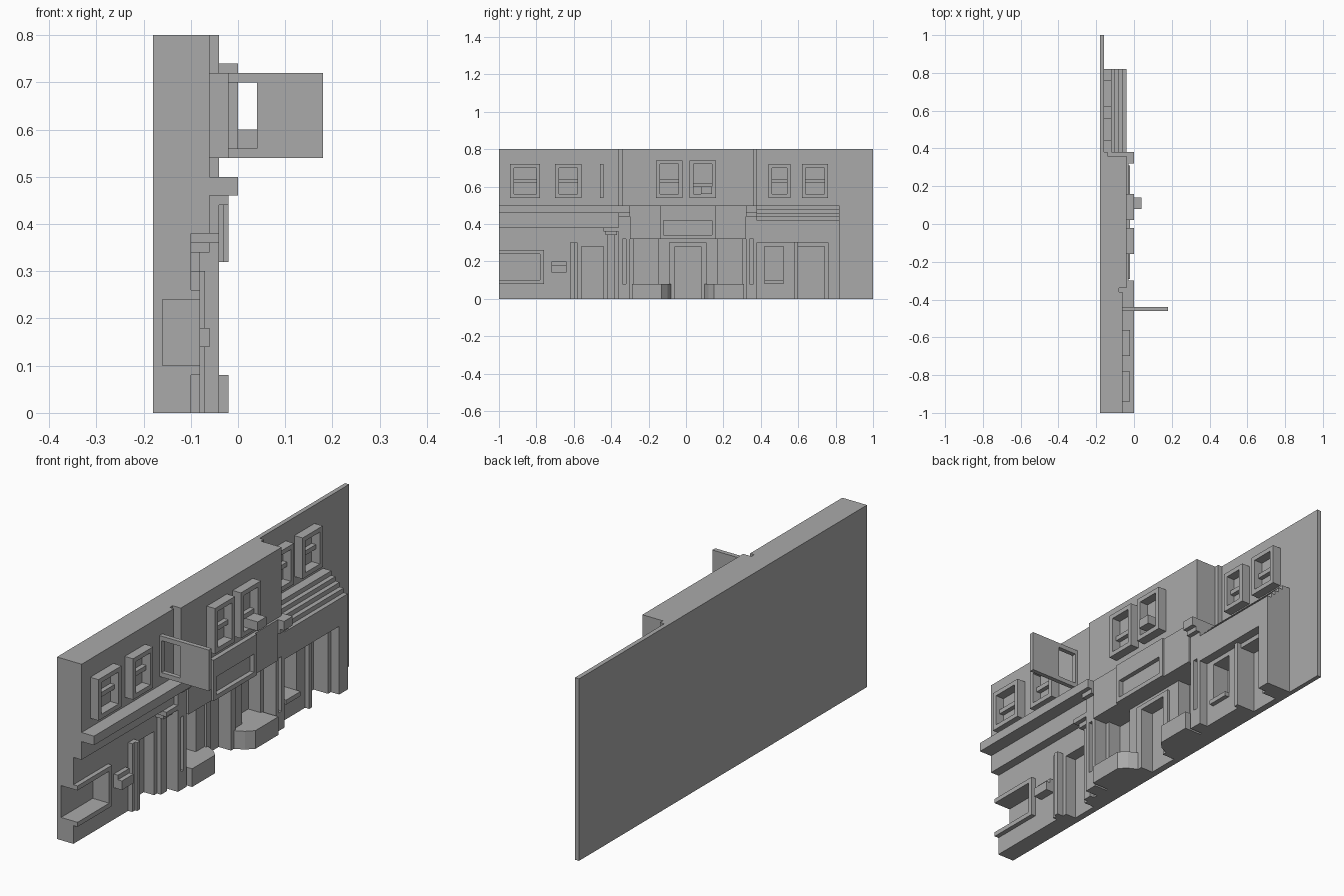
import bpy, bmesh

if "Cube" in bpy.data.objects:
    bpy.data.objects.remove(bpy.data.objects["Cube"], do_unlink=True)

UNIT = 0.01   # all sizes below are in hundredths
BACK = -17    # parts start inside the back wall

stone = bpy.data.materials.new("plain grey")
stone.use_nodes = True
grey = (0.4, 0.4, 0.4, 1)
stone.diffuse_color = grey
stone.node_tree.nodes["Principled BSDF"].inputs["Base Color"].default_value = grey


def prism(name, outline, z):
    """Extrude an (x, y) outline between two heights."""
    bm = bmesh.new()
    face = bm.faces.new([bm.verts.new((x * UNIT, y * UNIT, z[0] * UNIT)) for x, y in outline])
    top = bmesh.ops.extrude_face_region(bm, geom=[face])["geom"]
    verts = [v for v in top if isinstance(v, bmesh.types.BMVert)]
    bmesh.ops.translate(bm, verts=verts, vec=(0, 0, (z[1] - z[0]) * UNIT))
    bmesh.ops.recalc_face_normals(bm, faces=bm.faces)
    mesh = bpy.data.meshes.new(name)
    bm.to_mesh(mesh)
    bm.free()
    mesh.materials.append(stone)
    obj = bpy.data.objects.new(name, mesh)
    bpy.context.collection.objects.link(obj)
    return obj


def box(name, y, z, front, back=BACK):
    outline = [(back, y[0]), (front, y[0]), (front, y[1]), (back, y[1])]
    return prism(name, outline, z)


def carve(obj, *recesses):
    """Cut recesses given as (y range, z range, depth at which they stop)."""
    for y, z, depth in recesses:
        cutter = box("cutter", y, z, 30, depth)
        mod = obj.modifiers.new("recess", "BOOLEAN")
        mod.operation, mod.solver, mod.object = "DIFFERENCE", "EXACT", cutter
        graph = bpy.context.evaluated_depsgraph_get()
        mesh = bpy.data.meshes.new_from_object(obj.evaluated_get(graph))
        obj.modifiers.clear()
        obj.data = mesh
        bpy.data.objects.remove(cutter, do_unlink=True)
    return obj


def window(name, y, z, wall, bar=62):
    """Projecting frame around a pane with one crossbar."""
    frame = box(name + "_frame", y, z, wall + 4, wall - 1)
    inner = (y[0] + 2, y[1] - 2)
    carve(frame, (inner, (z[0] + 2, z[1] - 2), wall))
    box(name + "_crossbar", inner, (bar, bar + 2), wall + 2, wall - 1)


# Main walls
box("back_wall", (-100, 100), (0, 80), -16, -18)
box("left_upper_wall", (-100, -36), (38, 80), -6)
box("upper_wall_groove", (-36, -34), (32, 80), -8)
box("middle_upper_wall", (-34, 36), (32, 80), -4)
box("middle_wall_return", (36, 38), (32, 80), -14)

# Upper windows
for i, y in enumerate([(-94, -78), (-70, -56)]):
    window("left_window_%d" % i, y, (54, 72), -6)
window("middle_window_left", (-16, -2), (54, 74), -4)
window("middle_window_right", (2, 16), (54, 74), -4, 60)
box("window_unit", (8, 14), (56, 60), 4, -4)
for i, y in enumerate([(44, 56), (62, 76)]):
    window("right_window_%d" % i, y, (54, 72), -16)
box("narrow_pipe_bracket", (-46, -44), (54, 72), -5)

# Hanging panel on two arms
box("hanging_panel", (-46, -44), (54, 72), 18, 4)
for name, z in (("lower_arm", (54, 56)), ("upper_arm", (70, 72))):
    box(name, (-46, -44), z, 4, -6)

# Left shop
left = box("left_shop_wall", (-100, -36), (0, 38), -10)
carve(left, ((-110, -78), (10, 24), -16), ((-56, -44), (-1, 28), -15))
display = box("display_window_frame", (-100, -76), (8, 26), -8, -11)
carve(display, ((-110, -78), (10, 24), -12))
box("left_cornice", (-100, -30), (46, 50), 0)
box("letter_box", (-72, -64), (14, 20), -8)
box("letter_box_lip", (-72, -64), (14, 18), -6)
box("door_post_outer", (-62, -58), (0, 30), -8)
box("door_post_inner", (-60, -58), (0, 30), -7)
box("narrow_pilaster", (-42, -38), (0, 34), -8)
box("narrow_capital_lower", (-43, -37), (34, 36), -6)
box("narrow_capital_upper", (-44, -36), (36, 38), -4)

# Middle shop: windows on both sides of a door
front = box("middle_shop_wall", (-30, 32), (0, 32), -10)
carve(front, ((-28, -15), (8, 32), -16), ((17, 30), (8, 32), -16),
      ((-6, 8), (-1, 28), -15))
box("door_lintel", (-9, 11), (28, 30), -9)
for name, y in (("door_jamb_left", (-9, -6)), ("door_jamb_right", (8, 11))):
    box(name, y, (0, 30), -9)

# Chamfered plinths under the two windows, mirrored about the door
half = [(-16, 31), (-2, 31), (-2, 15), (-5, 12), (-9, 10), (-16, 10)]
for name, side in (("plinth_left", -1), ("plinth_right", 1)):
    prism(name, [(x, 1 + side * (y - 1)) for x, y in half], (0, 8))

# Fascia with recessed board
box("middle_fascia", (-30, 32), (32, 50), -3)
board = box("fascia_board", (-14, 16), (32, 50), -2)
middle = ((-12, 14), (34, 42), -4)
carve(board, middle)
carve(bpy.data.objects["middle_fascia"], middle)

# Large pilasters with stepped capitals
for name, y in (("left", (-36, -30)), ("right", (32, 38))):
    shaft = box(name + "_pilaster", y, (0, 44), -4)
    carve(shaft, ((y[0] + 2, y[1] - 2), (8, 40), -6))
    box(name + "_capital_lower", y, (44, 46), -2)
    box(name + "_capital_upper", y, (46, 50), 0)

# Right shop with stepped roof
shop = box("right_shop_wall", (38, 82), (0, 42), -4)
carve(shop, ((38, 76), (-1, 30), -8), ((42, 52), (8, 28), -16),
      ((60, 74), (-1, 28), -15))
for i in range(4):
    box("roof_step_%d" % i, (38, 82), (41, 44 + 2 * i), -6 - 2 * i)
box("right_shop_sill", (42, 52), (8, 10), -6)
box("right_shop_door_post", (58, 60), (0, 30), -6)
